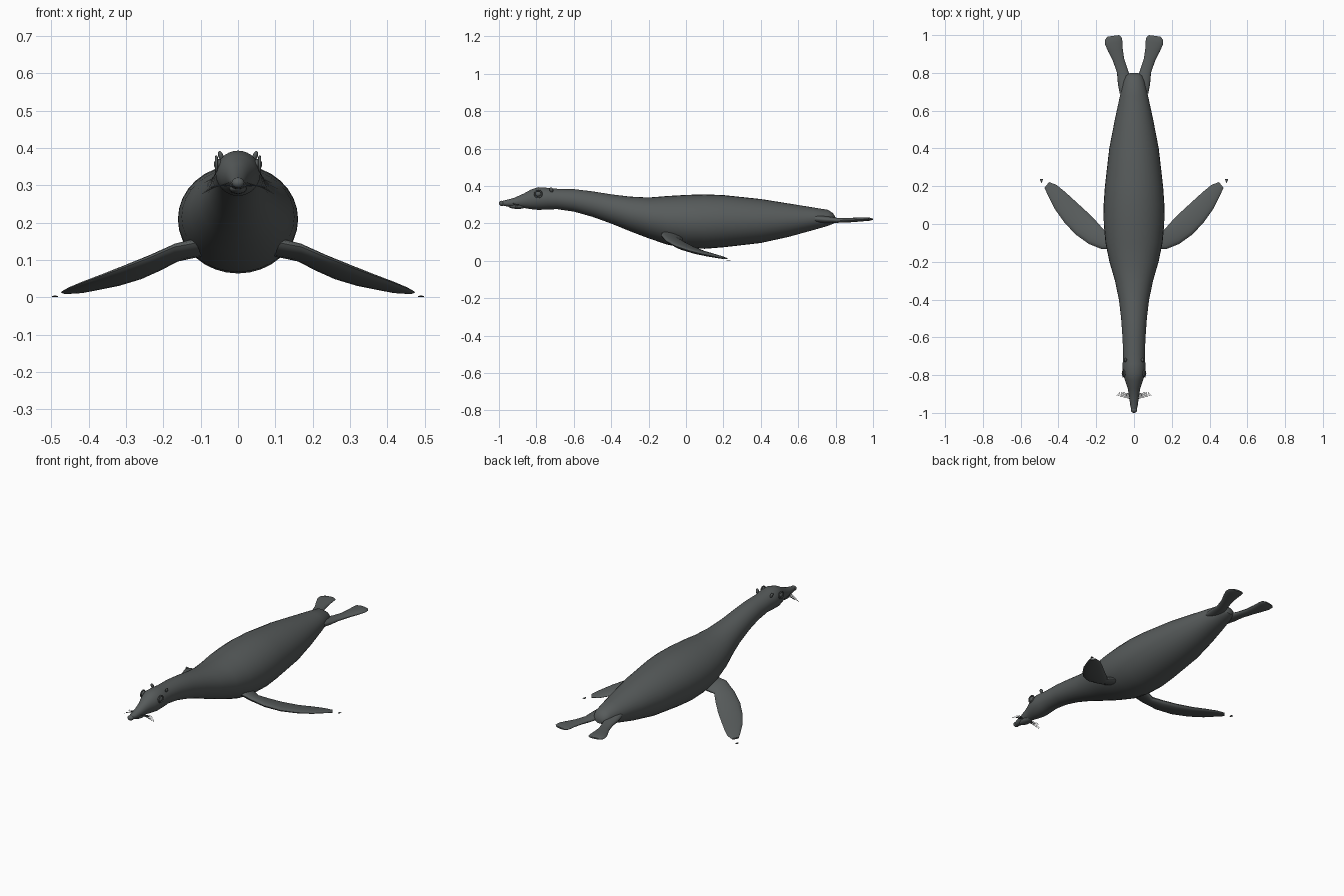
import bpy, bmesh, math
from mathutils import Vector

if "Cube" in bpy.data.objects:
    bpy.data.objects.remove(bpy.data.objects["Cube"], do_unlink=True)

hide = bpy.data.materials.new("dark grey hide")
hide.use_nodes = True
COLOUR = (0.095, 0.105, 0.105, 1)
hide.diffuse_color = COLOUR
hide.node_tree.nodes["Principled BSDF"].inputs["Base Color"].default_value = COLOUR


def finish(obj, angle=50):
    obj.data.materials.append(hide)
    bpy.ops.object.select_all(action='DESELECT')
    obj.select_set(True)
    bpy.context.view_layer.objects.active = obj
    bpy.ops.object.shade_smooth_by_angle(angle=math.radians(angle))
    return obj


def loft(name, stations, sides=24):
    """Skin elliptical rings, each given as centre, half axis, half axis."""
    bm = bmesh.new()
    rings = []
    for c, a, b in stations:
        turns = [2 * math.pi * i / sides for i in range(sides)]
        rings.append([bm.verts.new(c + a * math.cos(t) + b * math.sin(t)) for t in turns])
    for r, s in zip(rings, rings[1:]):
        for i in range(sides):
            j = (i + 1) % sides
            bm.faces.new((r[i], r[j], s[j], s[i]))
    bm.faces.new(rings[0])
    bm.faces.new(rings[-1])
    bmesh.ops.recalc_face_normals(bm, faces=bm.faces)
    mesh = bpy.data.meshes.new(name)
    bm.to_mesh(mesh)
    bm.free()
    obj = bpy.data.objects.new(name, mesh)
    bpy.context.collection.objects.link(obj)
    return finish(obj)


def ball(name, place, size, turn=(0, 0, 0)):
    bpy.ops.mesh.primitive_uv_sphere_add(segments=16, ring_count=10, location=place, rotation=turn)
    obj = bpy.context.object
    obj.name = name
    obj.scale = size
    return finish(obj)


def blade(name, edges, side):
    """Flat flipper from pairs of edge points plus half thickness."""
    stations = []
    for p, q, t in edges:
        p = Vector((p[0] * side, p[1], p[2]))
        q = Vector((q[0] * side, q[1], q[2]))
        stations.append(((p + q) / 2, (p - q) / 2, Vector((0, 0, t))))
    return loft(name, stations, 16)


# Body, neck and muzzle: y, half width, bottom, top
profile = [
    (-.99, .012, .297, .318), (-.96, .02, .291, .325), (-.92, .025, .287, .336),
    (-.87, .033, .283, .358), (-.83, .047, .276, .380), (-.79, .060, .272, .393),
    (-.74, .060, .274, .390), (-.69, .057, .276, .385), (-.6, .061, .263, .383),
    (-.5, .068, .235, .371), (-.4, .08, .199, .355), (-.3, .101, .158, .343),
    (-.2, .130, .120, .338), (-.1, .151, .086, .346), (0, .160, .068, .352),
    (.1, .161, .064, .355), (.2, .154, .072, .351), (.4, .131, .095, .330),
    (.55, .102, .128, .306), (.68, .074, .164, .285), (.76, .054, .187, .272),
    (.785, .042, .197, .255), (.8, .022, .205, .232)]
loft("body", [(Vector((0, y, (lo + hi) / 2)), Vector((w, 0, 0)), Vector((0, 0, (hi - lo) / 2)))
              for y, w, lo, hi in profile], 32)

# Nose and lower jaw
ball("nose", (0, -.985, .307), (.017, .015, .014))
ball("lower_jaw", (0, -.9, .292), (.024, .05, .015))

fore = [((.09, -.13, .15), (.09, -.01, .125), .024), ((.17, -.133, .135), (.16, -.03, .105), .019),
        ((.24, -.105, .105), (.20, .015, .082), .018), ((.31, -.055, .078), (.25, .065, .058), .017),
        ((.37, .01, .056), (.31, .12, .038), .014), ((.42, .08, .038), (.365, .17, .026), .011),
        ((.455, .15, .024), (.41, .207, .016), .008), ((.474, .192, .014), (.45, .222, .012), .004)]
hind = [((.01, .69, .225), (.075, .69, .225), .02), ((.014, .76, .22), (.085, .74, .22), .018),
        ((.034, .82, .216), (.09, .8, .216), .013), ((.052, .875, .217), (.112, .865, .217), .012),
        ((.06, .93, .22), (.138, .915, .22), .011), ((.062, .97, .222), (.153, .95, .222), .010),
        ((.066, .99, .222), (.154, .975, .222), .008), ((.08, 1.0, .222), (.14, .992, .222), .004)]

for side, word in ((1, "left"), (-1, "right")):
    blade(word + "_fore_flipper", fore, side)
    blade(word + "_hind_flipper", hind, side)

    # Small claw beyond the flipper tip
    bpy.ops.mesh.primitive_cone_add(vertices=8, radius1=.009, radius2=.001, depth=.02,
                                    location=(.49 * side, .227, .0025),
                                    rotation=(math.pi / 2, 0, 0))
    claw = bpy.context.object
    claw.name = word + "_claw"
    claw.scale = (1, .25, 1)
    finish(claw)

    # Eye, lids and ear
    ball(word + "_eye", (.053 * side, -.79, .357), (.012, .018, .014))
    bpy.ops.mesh.primitive_torus_add(major_radius=.019, minor_radius=.004, major_segments=20,
                                     minor_segments=8, location=(.058 * side, -.79, .357),
                                     rotation=(0, math.pi / 2, 0))
    bpy.context.object.name = word + "_eyelid"
    finish(bpy.context.object)
    ball(word + "_ear", (.046 * side, -.72, .379), (.007, .010, .014), (.3, .35 * side, 0))

    # Whiskers fanning down and outward from the muzzle
    for k in range(5):
        root = Vector((.02 * side, -.925 + .006 * k, .308 - .003 * k))
        tip = Vector(((.097 - .006 * k) * side, -.905 + .004 * k, .277 + .005 * k))
        along = tip - root
        across = along.cross(Vector((0, 0, 1))).normalized()
        up = across.cross(along).normalized()
        loft(f"{word}_whisker_{k + 1}", [(root, across * .0016, up * .0016),
                                         (root.lerp(tip, .5) + up * .004, across * .0013, up * .0013),
                                         (tip, across * .0005, up * .0005)], 6)
